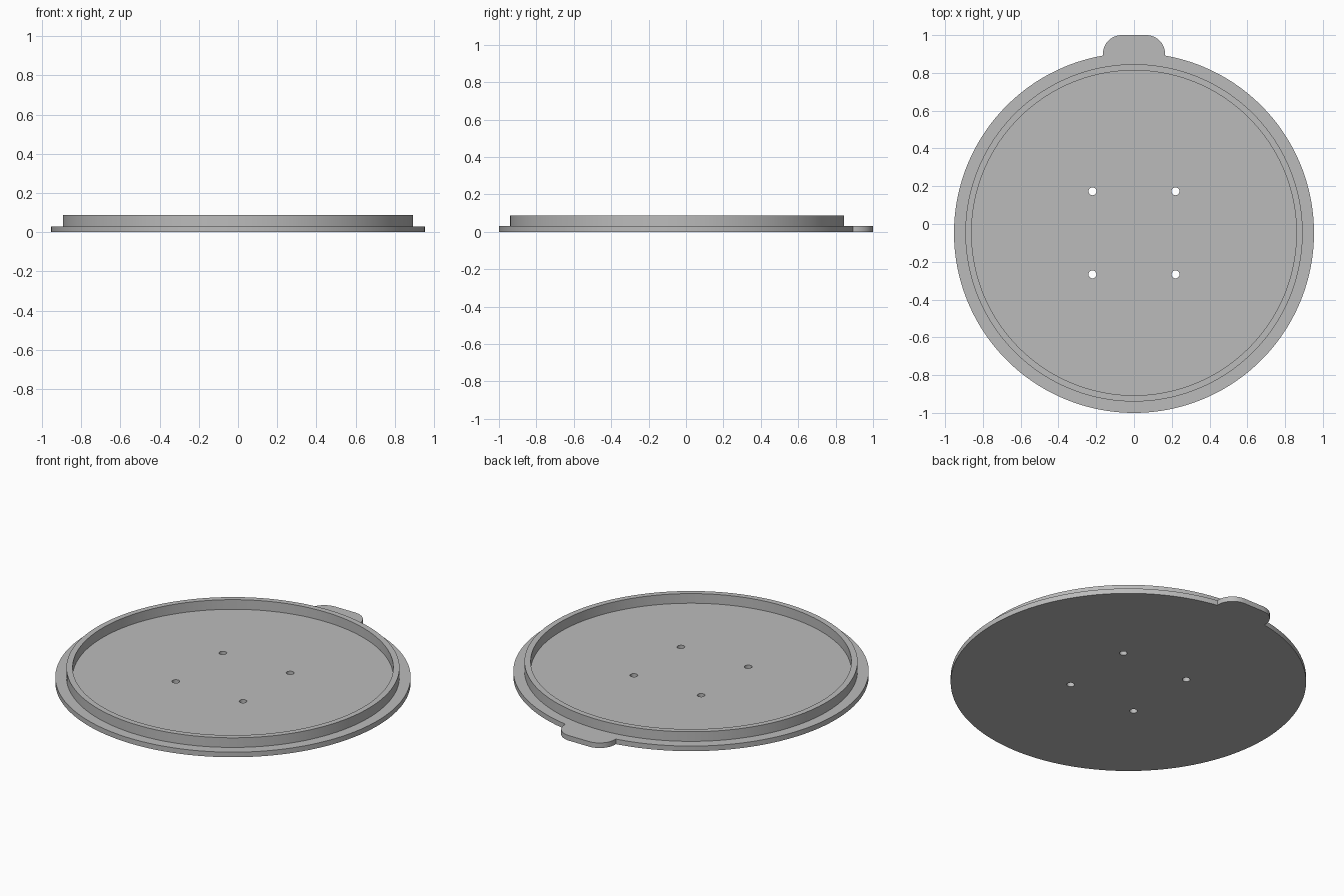
import bpy, bmesh
from math import cos, sin, pi, asin, radians

if "Cube" in bpy.data.objects:
    bpy.data.objects.remove(bpy.data.objects["Cube"])

CY = -0.047          # centre of the round lid
PLATE_R, PLATE_H = 0.953, 0.03
RIM_OUT, RIM_IN, RIM_TOP = 0.893, 0.86, 0.087
TAB_X, TAB_Y, TAB_R = 0.165, 1.0, 0.1

grey = bpy.data.materials.new("plain grey")
grey.use_nodes = True
grey.diffuse_color = (0.5, 0.5, 0.5, 1)
grey.node_tree.nodes["Principled BSDF"].inputs["Base Color"].default_value = (0.5, 0.5, 0.5, 1)


def arc(cx, cy, r, a0, a1, n):
    """Points along an arc, both ends included."""
    return [(cx + r * cos(a0 + (a1 - a0) * i / n),
             cy + r * sin(a0 + (a1 - a0) * i / n)) for i in range(n + 1)]


def circle(cx, cy, r, n):
    return arc(cx, cy, r, 0, 2 * pi, n)[:-1]


def slab(name, loops, z0, z1):
    """Fill the outer loop minus the inner loops and extrude it upwards."""
    bm = bmesh.new()
    for loop in loops:
        vs = [bm.verts.new((x, y, z0)) for x, y in loop]
        for a, b in zip(vs, vs[1:] + vs[:1]):
            bm.edges.new((a, b))
    bmesh.ops.triangle_fill(bm, use_beauty=True, edges=bm.edges[:])
    top = bmesh.ops.extrude_face_region(bm, geom=bm.faces[:], use_keep_orig=True)
    for v in (g for g in top["geom"] if isinstance(g, bmesh.types.BMVert)):
        v.co.z = z1
    bmesh.ops.recalc_face_normals(bm, faces=bm.faces[:])
    mesh = bpy.data.meshes.new(name)
    bm.to_mesh(mesh)
    bm.free()
    mesh.materials.append(grey)
    ob = bpy.data.objects.new(name, mesh)
    bpy.context.collection.objects.link(ob)
    bpy.ops.object.select_all(action='DESELECT')
    ob.select_set(True)
    bpy.context.view_layer.objects.active = ob
    bpy.ops.object.shade_smooth_by_angle(angle=radians(30))
    return ob


# Base plate: round outline running into a rounded grip tab at the back
half = asin(TAB_X / PLATE_R)
outline = arc(0, CY, PLATE_R, pi / 2 + half, 5 * pi / 2 - half, 160)
outline += arc(TAB_X - TAB_R, TAB_Y - TAB_R, TAB_R, 0, pi / 2, 12)
outline += arc(TAB_R - TAB_X, TAB_Y - TAB_R, TAB_R, pi / 2, pi, 12)

# Four screw holes through the plate
holes = [circle(sx * 0.22, CY + sy * 0.22, 0.021, 24) for sx in (-1, 1) for sy in (-1, 1)]
slab("base_plate", [outline] + holes, 0, PLATE_H)

# Raised rim ring, seated slightly into the plate
slab("raised_rim", [circle(0, CY, RIM_OUT, 160), circle(0, CY, RIM_IN, 160)],
     PLATE_H - 0.01, RIM_TOP)
